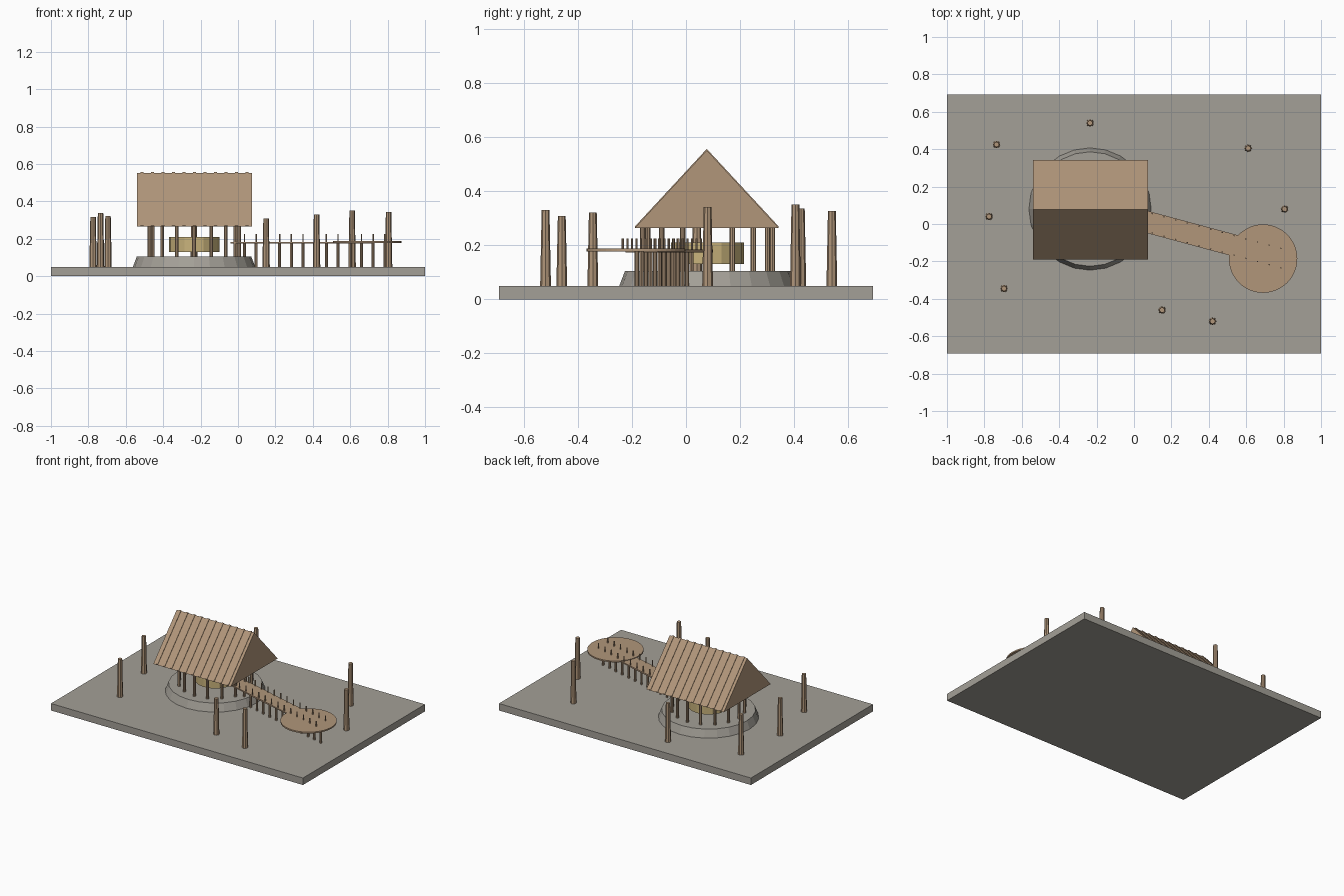
import bpy, bmesh, math
from mathutils import Vector

cube = bpy.data.objects.get("Cube")
if cube:
    bpy.data.objects.remove(cube, do_unlink=True)


def material(name, rgb):
    m = bpy.data.materials.new(name)
    m.use_nodes = True
    m.diffuse_color = (*rgb, 1)
    m.node_tree.nodes["Principled BSDF"].inputs["Base Color"].default_value = (*rgb, 1)
    return m


STONE = material("grey stone", (0.37, 0.35, 0.31))
TIMBER = material("tan timber", (0.44, 0.305, 0.195))
GOLD = material("pale gold", (0.58, 0.45, 0.2))


def finish(name, bm, mat, smooth=False):
    bmesh.ops.recalc_face_normals(bm, faces=bm.faces)
    mesh = bpy.data.meshes.new(name)
    bm.to_mesh(mesh)
    bm.free()
    mesh.materials.append(mat)
    ob = bpy.data.objects.new(name, mesh)
    bpy.context.scene.collection.objects.link(ob)
    if smooth:
        bpy.ops.object.select_all(action="DESELECT")
        ob.select_set(True)
        bpy.context.view_layer.objects.active = ob
        bpy.ops.object.shade_smooth_by_angle(angle=math.radians(35))
    return ob


def add_drum(bm, x, y, z0, z1, r0, r1, sides):
    made = bmesh.ops.create_cone(bm, cap_ends=True, segments=sides,
                                 radius1=r0, radius2=r1, depth=z1 - z0)
    bmesh.ops.translate(bm, verts=made["verts"], vec=(x, y, (z0 + z1) / 2))


def drum(name, x, y, z0, z1, r0, r1, sides, mat, smooth=False):
    bm = bmesh.new()
    add_drum(bm, x, y, z0, z1, r0, r1, sides)
    return finish(name, bm, mat, smooth)


def add_prism(bm, outline, offset):
    face = bm.faces.new([bm.verts.new(p) for p in outline])
    made = bmesh.ops.extrude_face_region(bm, geom=[face])["geom"]
    verts = [v for v in made if isinstance(v, bmesh.types.BMVert)]
    bmesh.ops.translate(bm, verts=verts, vec=offset)


# Ground slab
GROUND = 0.05
bm = bmesh.new()
add_prism(bm, [(-1, -0.692, 0), (1, -0.692, 0), (1, 0.692, 0), (-1, 0.692, 0)], (0, 0, GROUND))
finish("ground_slab", bm, STONE)

# Round plinth and central drum
CX, CY, FLOOR, EAVES = -0.235, 0.08, 0.105, 0.265
drum("plinth", CX, CY, GROUND, FLOOR, 0.327, 0.306, 24, STONE)
drum("central_drum", CX, CY, 0.13, 0.21, 0.135, 0.135, 16, GOLD)

# Ring of columns
bm = bmesh.new()
for i in range(16):
    a = math.tau * i / 16
    add_drum(bm, CX + 0.24 * math.cos(a), CY + 0.24 * math.sin(a), FLOOR, EAVES + 0.005, 0.01, 0.01, 8)
finish("columns", bm, TIMBER)

# Solid gabled roof
X0, X1, RIDGE = -0.54, 0.075, 0.552
HALF, RY = 0.266, 0.077
bm = bmesh.new()
add_prism(bm, [(X0, RY - HALF, EAVES), (X0, RY + HALF, EAVES), (X0, RY, RIDGE)], (X1 - X0, 0, 0))
finish("roof", bm, TIMBER)

# Raised battens running down both slopes
bm = bmesh.new()
COUNT, WIDTH, LIFT = 11, 0.014, 0.005
for i in range(COUNT):
    x = X0 + 0.02 + (X1 - X0 - 0.04 - WIDTH) * i / (COUNT - 1)
    for side in (-1, 1):
        eave, ridge = Vector((x, RY + side * HALF, EAVES)), Vector((x, RY, RIDGE))
        rise = Vector((0, 0, LIFT))
        add_prism(bm, [eave, ridge, ridge + rise, eave + rise], (WIDTH, 0, 0))
finish("roof_battens", bm, TIMBER)


# Walkway leading to a round platform
def path_y(x):
    return 0.03 - 0.27 * x


bm = bmesh.new()
start, end = -0.04, 0.72
add_prism(bm, [(start, path_y(start) - 0.06, 0.174), (end, path_y(end) - 0.06, 0.174),
               (end, path_y(end) + 0.06, 0.174), (start, path_y(start) + 0.06, 0.174)], (0, 0, 0.01))
finish("walkway", bm, TIMBER)
drum("round_platform", 0.69, -0.185, 0.178, 0.188, 0.183, 0.183, 48, TIMBER)

# Stilts below the deck and paired rail posts above it
stilts, rails = bmesh.new(), bmesh.new()
for i in range(13):
    x = 0.035 + 0.0625 * i
    add_drum(stilts, x, path_y(x), GROUND, 0.18, 0.008, 0.008, 8)
    for side in (-1, 1):
        add_drum(rails, x, path_y(x) + side * 0.052, 0.18, 0.225, 0.004, 0.004, 6)
finish("walkway_stilts", stilts, TIMBER)
finish("rail_posts", rails, TIMBER)

# Tapered standing poles around the site: x, y, top
POLES = [(-0.735, 0.425, 0.337), (-0.235, 0.54, 0.327), (0.61, 0.405, 0.352), (0.805, 0.08, 0.342),
         (-0.775, 0.04, 0.317), (-0.695, -0.345, 0.321), (0.15, -0.46, 0.308), (0.42, -0.52, 0.33)]
for i, (x, y, top) in enumerate(POLES):
    drum(f"standing_pole_{i + 1}", x, y, GROUND, top, 0.02, 0.0145, 8, TIMBER)
